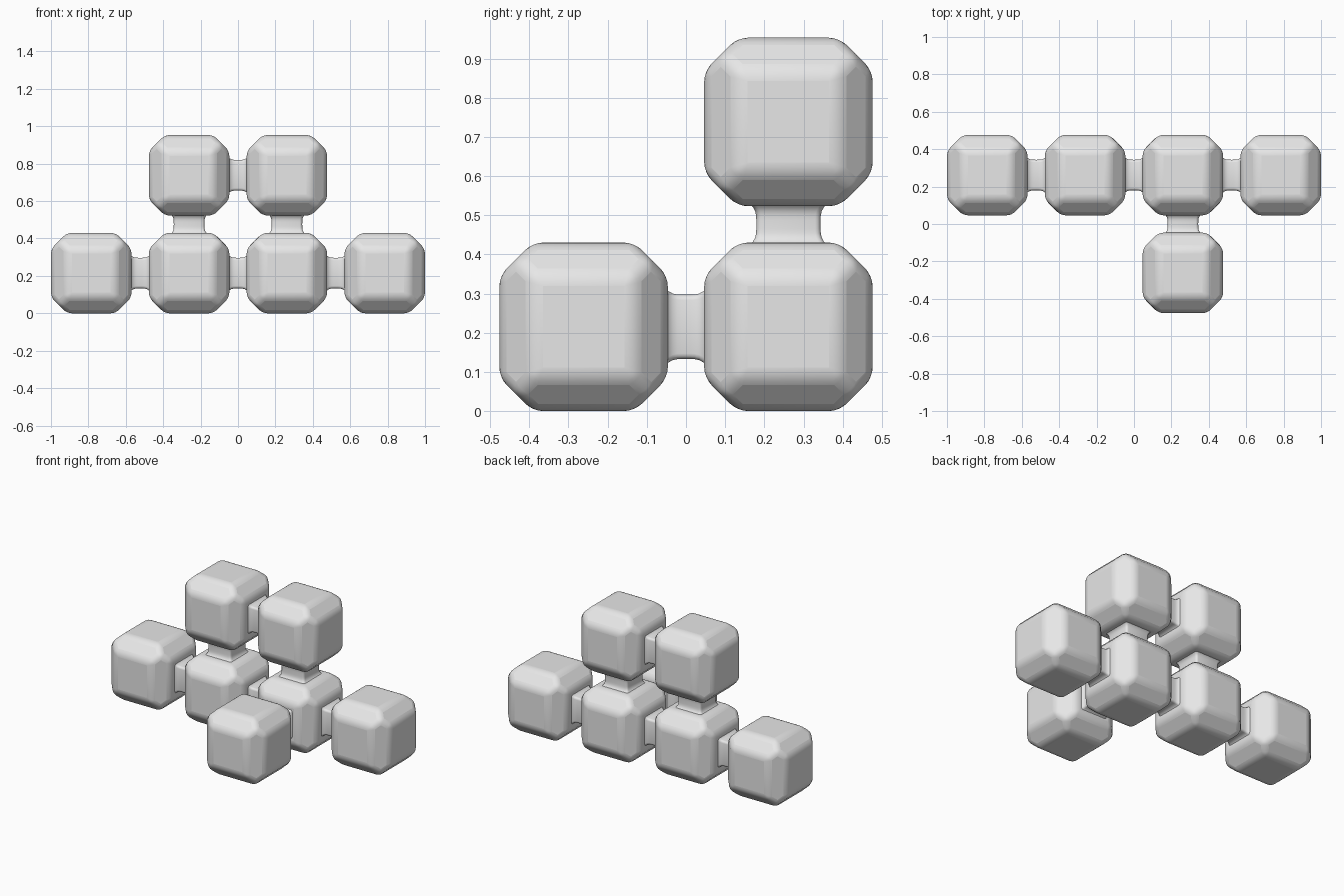
import bpy, bmesh
from math import radians, pi, cos, sin
from itertools import product
from mathutils import Matrix, Vector

old = bpy.data.objects.get("Cube")
if old:
    bpy.data.objects.remove(old, do_unlink=True)

STEP = 0.523            # spacing between block centres
HALF = 0.215            # half size of a block
FLAT = 0.13             # half size of a block's flat faces
CORNER = (HALF + FLAT) / 2

grey = bpy.data.materials.new("light_grey")
grey.use_nodes = True
grey.diffuse_color = (0.8, 0.8, 0.8, 1)
grey.node_tree.nodes["Principled BSDF"].inputs["Base Color"].default_value = (0.8, 0.8, 0.8, 1)


def finish(name, bm, location):
    """Turn a bmesh into a placed, smooth-shaded object."""
    bmesh.ops.recalc_face_normals(bm, faces=bm.faces[:])
    mesh = bpy.data.meshes.new(name)
    bm.to_mesh(mesh)
    bm.free()
    mesh.materials.append(grey)
    obj = bpy.data.objects.new(name, mesh)
    bpy.context.collection.objects.link(obj)
    obj.location = location
    bpy.ops.object.select_all(action="DESELECT")
    obj.select_set(True)
    bpy.context.view_layer.objects.active = obj
    bpy.ops.object.shade_smooth_by_angle(angle=radians(35))
    return obj


def block(name, location):
    """Cube with wide flat chamfers that meet at each corner, lightly rounded."""
    bm = bmesh.new()
    for signs in product((-1, 1), repeat=3):
        bm.verts.new([s * CORNER for s in signs])
        for axis in range(3):
            bm.verts.new([s * (HALF if i == axis else FLAT) for i, s in enumerate(signs)])
    bmesh.ops.convex_hull(bm, input=bm.verts[:])
    bmesh.ops.dissolve_limit(bm, angle_limit=radians(2), verts=bm.verts[:], edges=bm.edges[:])
    obj = finish(name, bm, location)
    bevel = obj.modifiers.new("soft_edges", "BEVEL")
    bevel.width = 0.026
    bevel.segments = 4
    bevel.limit_method = "ANGLE"
    bevel.angle_limit = radians(20)


def connector(name, start, end):
    """Short square bar with rounded edges and slightly flared ends."""
    bm = bmesh.new()
    reach, steps, soft = 0.056, 10, 0.014
    rings = []
    for k in range(steps + 1):
        t = 2 * k / steps - 1
        half = 0.082 + 0.022 * t ** 4
        ring = []
        for quarter in range(4):
            mid = pi / 4 + quarter * pi / 2
            cx = (half - soft) * (1 if cos(mid) > 0 else -1)
            cy = (half - soft) * (1 if sin(mid) > 0 else -1)
            for j in range(4):
                a = quarter * pi / 2 + j * pi / 6
                ring.append(bm.verts.new((cx + soft * cos(a), cy + soft * sin(a), t * reach)))
        rings.append(ring)
    for lower, upper in zip(rings, rings[1:]):
        for i in range(len(lower)):
            j = (i + 1) % len(lower)
            bm.faces.new((lower[i], lower[j], upper[j], upper[i]))
    bm.faces.new(rings[0])
    bm.faces.new(rings[-1])
    a, b = Vector(start), Vector(end)
    axis = (b - a).normalized()
    turn = {0: Matrix.Rotation(pi / 2, 3, "Y"),
            1: Matrix.Rotation(pi / 2, 3, "X"),
            2: Matrix.Identity(3)}[max(range(3), key=lambda i: abs(axis[i]))]
    bmesh.ops.rotate(bm, verts=bm.verts[:], cent=(0, 0, 0), matrix=turn)
    finish(name, bm, (a + b) / 2)


# Grid cells holding a block: column, depth (0 = front), level
cells = {
    "bottom_block_far_right": (0, 1, 0),
    "bottom_block_right": (1, 1, 0),
    "bottom_block_left": (2, 1, 0),
    "bottom_block_far_left": (3, 1, 0),
    "top_block_right": (1, 1, 1),
    "top_block_left": (2, 1, 1),
    "front_block": (2, 0, 0),
}


def centre(cell):
    return ((cell[0] - 1.5) * STEP, (cell[1] - 0.5) * STEP, HALF + cell[2] * STEP)


for name, cell in cells.items():
    block(name, centre(cell))

# A connector joins every pair of neighbouring blocks
filled = set(cells.values())
for name, cell in cells.items():
    for axis, side in enumerate(("side", "depth", "upright")):
        neighbour = tuple(c + (i == axis) for i, c in enumerate(cell))
        if neighbour in filled:
            connector(name.replace("block", side + "_connector"), centre(cell), centre(neighbour))
